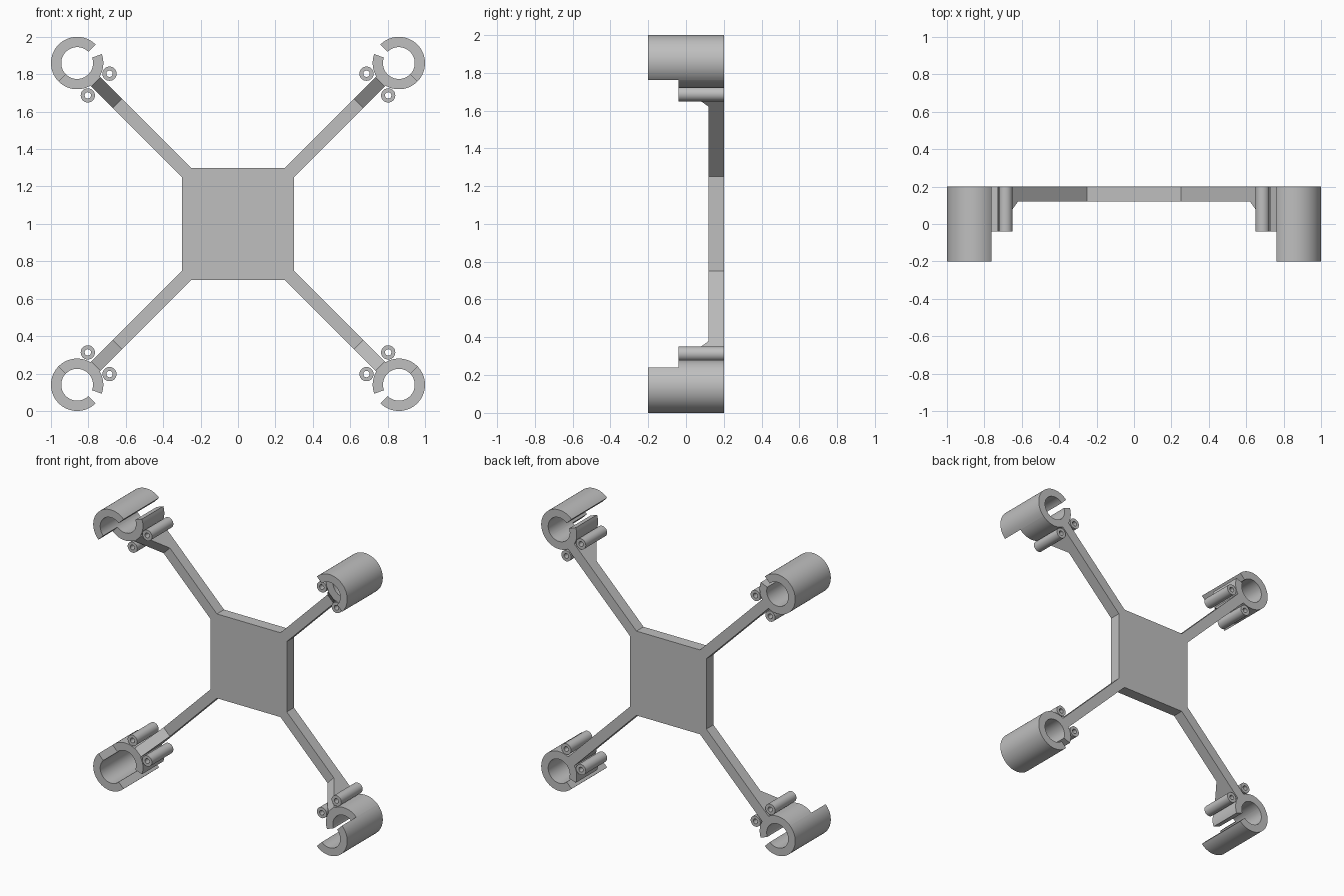
import bpy
import bmesh
import math

cube = bpy.data.objects.get("Cube")
if cube:
    bpy.data.objects.remove(cube, do_unlink=True)

GREY = (0.52, 0.52, 0.52, 1.0)
mat = bpy.data.materials.new("plain grey")
mat.use_nodes = True
mat.diffuse_color = GREY
mat.node_tree.nodes["Principled BSDF"].inputs["Base Color"].default_value = GREY

BACK = 0.20          # shared rear plane
PLATE_FRONT = 0.12   # front of plate and arms
CLIP_FRONT = -0.04   # front of short clip half and tubes
HOLDER_FRONT = -0.20
RING = 0.86          # holder centre along x and z, from the middle
HALF, CUT = 0.30, 0.25


def finish(name, bm, mirrored=True):
    bmesh.ops.recalc_face_normals(bm, faces=bm.faces)
    mesh = bpy.data.meshes.new(name)
    bm.to_mesh(mesh)
    bm.free()
    mesh.materials.append(mat)
    obj = bpy.data.objects.new(name, mesh)
    obj.location.z = 1.0
    bpy.context.collection.objects.link(obj)
    bpy.ops.object.select_all(action='DESELECT')
    obj.select_set(True)
    bpy.context.view_layer.objects.active = obj
    bpy.ops.object.shade_smooth_by_angle(angle=math.radians(30))
    if mirrored:
        mod = obj.modifiers.new("four corners", 'MIRROR')
        mod.use_axis = (True, False, True)
        mod.use_mirror_merge = False
    return obj


def prism(name, outline, offset, mirrored=True):
    """Extrude a closed outline of 3D points by an offset."""
    bm = bmesh.new()
    face = bm.faces.new([bm.verts.new(p) for p in outline])
    new = bmesh.ops.extrude_face_region(bm, geom=[face], use_keep_orig=True)
    moved = [v for v in new["geom"] if isinstance(v, bmesh.types.BMVert)]
    bmesh.ops.translate(bm, verts=moved, vec=offset)
    return finish(name, bm, mirrored)


def curved_wall(name, cx, cz, r_in, r_out, start, end, front, steps):
    """Sweep a rectangular section round an axis along y."""
    bm = bmesh.new()
    closed = end - start == 360
    section = [(r_in, front), (r_out, front), (r_out, BACK), (r_in, BACK)]
    loops = []
    for i in range(steps if closed else steps + 1):
        a = math.radians(start + (end - start) * i / steps)
        loops.append([bm.verts.new((cx + r * math.cos(a), y, cz + r * math.sin(a)))
                      for r, y in section])
    for i in range(steps):
        a, b = loops[i], loops[(i + 1) % len(loops)]
        for k in range(4):
            m = (k + 1) % 4
            bm.faces.new((a[k], a[m], b[m], b[k]))
    if not closed:
        bm.faces.new(loops[0])
        bm.faces.new(loops[-1])
    return finish(name, bm)


# Central plate with corners cut where the arms join
corners = [(HALF, CUT), (CUT, HALF), (-CUT, HALF), (-HALF, CUT),
           (-HALF, -CUT), (-CUT, -HALF), (CUT, -HALF), (HALF, -CUT)]
prism("centre_plate", [(x, PLATE_FRONT, z) for x, z in corners],
      (0, BACK - PLATE_FRONT, 0), mirrored=False)

# Diagonal arms, thickened by a ramp up to the holder
w = (HALF - CUT) / 2
side = [((HALF + CUT) / 2, BACK), (0.77, BACK), (0.77, CLIP_FRONT),
        (0.76, CLIP_FRONT), (0.645, PLATE_FRONT), ((HALF + CUT) / 2, PLATE_FRONT)]
prism("arms", [(d + w, y, d - w) for d, y in side], (-2 * w, 0, 2 * w))

# Round holders: a long outer half and a short inner half, with a slot between
curved_wall("holder_outer_half", RING, RING, 0.085, 0.14, -45, 135, HOLDER_FRONT, 32)
curved_wall("holder_inner_half", RING, RING, 0.085, 0.14, 160, 315, CLIP_FRONT, 28)

# Small screw tubes on both sides of each arm end
for name, x, z in (("upper_screw_tube", 0.687, 0.803), ("lower_screw_tube", 0.803, 0.687)):
    curved_wall(name, x, z, 0.017, 0.038, 0, 360, CLIP_FRONT, 32)
